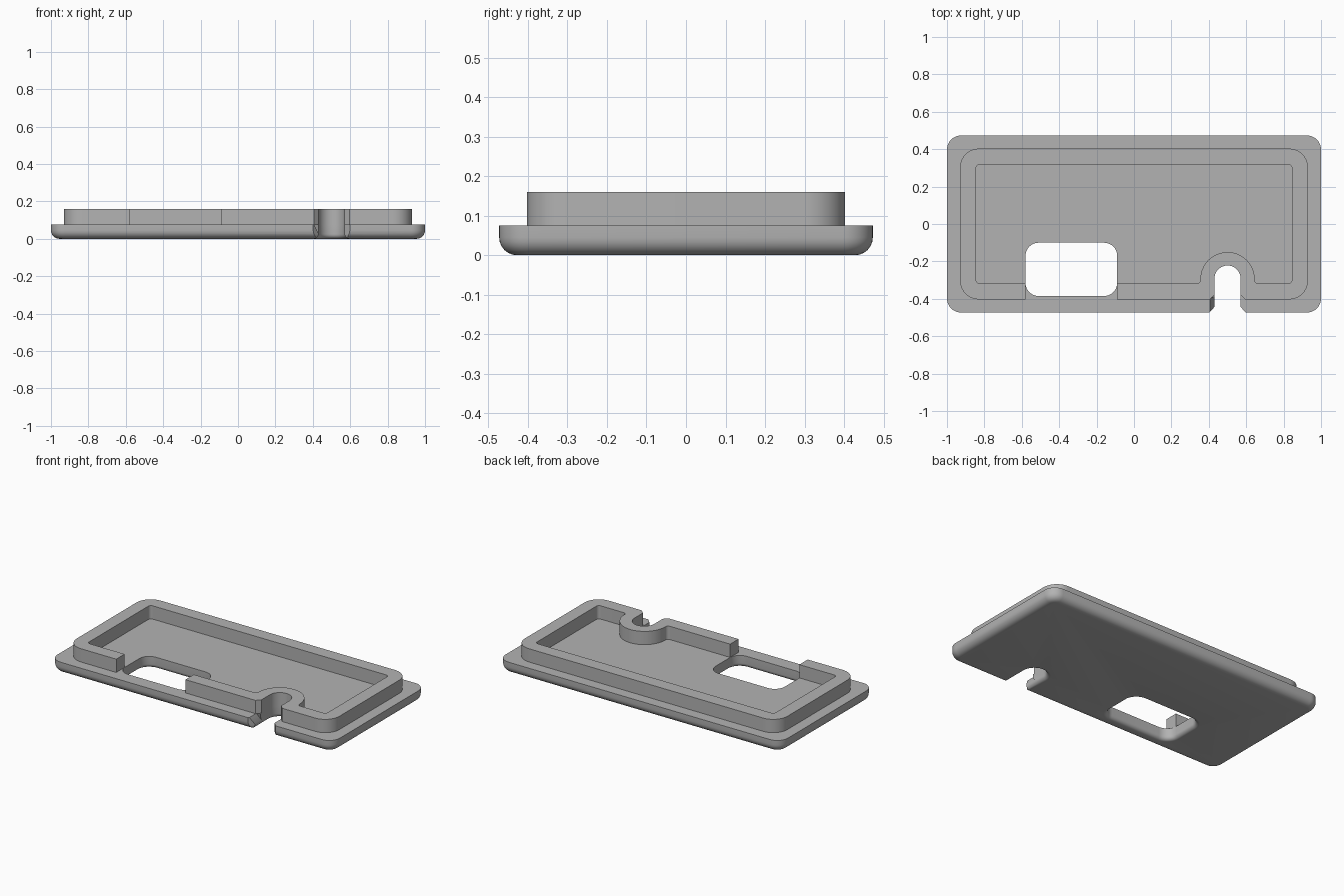
import bpy, bmesh
from math import sin, cos, pi
from mathutils import Vector

if "Cube" in bpy.data.objects:
    bpy.data.objects.remove(bpy.data.objects["Cube"])

grey = bpy.data.materials.new("plain grey")
grey.use_nodes = True
colour = (0.45, 0.45, 0.45, 1)
grey.diffuse_color = colour
grey.node_tree.nodes["Principled BSDF"].inputs["Base Color"].default_value = colour


def outline(corners, steps=10):
    """Closed 2D path; each corner is (x, y, rounding radius)."""
    pts = []
    n = len(corners)
    for i, (x, y, r) in enumerate(corners):
        p = Vector((x, y))
        if r == 0:
            pts.append(p)
            continue
        a = (Vector(corners[i - 1][:2]) - p).normalized()
        b = (Vector(corners[(i + 1) % n][:2]) - p).normalized()
        centre = p + (a + b) * r          # right-angled corners
        for k in range(steps + 1):
            t = k / steps * pi / 2
            q = centre - b * r * cos(t) - a * r * sin(t)
            if not pts or (q - pts[-1]).length > 1e-4:
                pts.append(q)
    return pts


def rect(x0, x1, y0, y1, r):
    return outline([(x0, y0, r), (x1, y0, r), (x1, y1, r), (x0, y1, r)])


def loft(name, sections):
    """Solid through a stack of (z, outline) sections."""
    bm = bmesh.new()
    rings = [[bm.verts.new((p[0], p[1], z)) for p in pts] for z, pts in sections]
    for low, high in zip(rings, rings[1:]):
        for i in range(len(low)):
            j = (i + 1) % len(low)
            bm.faces.new((low[i], low[j], high[j], high[i]))
    bm.faces.new(rings[0][::-1])
    bm.faces.new(rings[-1])
    bmesh.ops.recalc_face_normals(bm, faces=bm.faces)
    mesh = bpy.data.meshes.new(name)
    bm.to_mesh(mesh)
    bm.free()
    mesh.materials.append(grey)
    obj = bpy.data.objects.new(name, mesh)
    bpy.context.collection.objects.link(obj)
    return obj


def activate(obj):
    bpy.ops.object.select_all(action='DESELECT')
    obj.select_set(True)
    bpy.context.view_layer.objects.active = obj


def cut(obj, cutter):
    mod = obj.modifiers.new("cut", 'BOOLEAN')
    mod.operation, mod.solver, mod.object = 'DIFFERENCE', 'EXACT', cutter
    activate(obj)
    bpy.ops.object.modifier_apply(modifier=mod.name)
    bpy.data.objects.remove(cutter)


def fillet(radius, steps=6):
    """(height, sideways offset) pairs of a rounded bottom edge."""
    angles = [k / steps * pi / 2 for k in range(steps + 1)]
    return [(radius * (1 - cos(t)), radius * (1 - sin(t))) for t in angles]


PLATE_TOP, WALL_TOP = 0.075, 0.16
LEFT, RIGHT = -0.58, -0.09        # window sides, also the gap in the wall
S0, S1 = 0.43, 0.57               # cable slot sides

# Base plate with a rounded lower edge
plate = loft("base_plate",
             [(z, rect(-1 + d, 1 - d, -0.473 + d, 0.473 - d, 0.075 - d))
              for z, d in fillet(0.045)]
             + [(PLATE_TOP, rect(-1, 1, -0.473, 0.473, 0.075))])

# Window through the plate, flared underneath
flare = [(-0.05, 0.025)] + fillet(0.025) + [(0.2, 0)]
cut(plate, loft("window_cutter",
    [(z, rect(LEFT - d, RIGHT + d, -0.385 - d, -0.1 + d, 0.07 + d)) for z, d in flare]))


# Cable slot open to the front, with chamfered mouth
def slot(d):
    return outline([(S0 - d - 0.06, -0.506, 0), (S1 + d + 0.06, -0.506, 0),
                    (S1 + d, -0.444, 0), (S1 + d, -0.222 + d, 0.07 + d),
                    (S0 - d, -0.222 + d, 0.07 + d), (S0 - d, -0.444, 0)])


cut(plate, loft("slot_cutter", [(z, slot(d)) for z, d in flare]))

# Sloped facet beside the slot mouth
cut(plate, loft("facet_cutter", [
    (0.03, [(0.46, -0.375), (S0, -0.375), (S0, -0.445), (0.46, -0.445)]),
    (0.08, [(0.46, -0.375), (0.405, -0.4), (0.405, -0.47), (0.46, -0.445)])]))

# Raised wall: one strip running from the gap, round the slot and the rim, back to the gap
OX, OY, IX, IY = 0.93, 0.403, 0.845, 0.318
wall = loft("raised_wall", [(z, outline([
    (RIGHT, -OY, 0), (S0 - 0.025, -OY, 0), (S0, -0.378, 0),
    (S0, -0.222, 0.07), (S1, -0.222, 0.07),
    (S1, -0.378, 0), (S1 + 0.025, -OY, 0),
    (OX, -OY, 0.1), (OX, OY, 0.1), (-OX, OY, 0.1), (-OX, -OY, 0.1),
    (LEFT, -OY, 0), (LEFT, -IY, 0),
    (-IX, -IY, 0.02), (-IX, IY, 0.02), (IX, IY, 0.02), (IX, -IY, 0.02),
    (0.645, -IY, 0.02), (0.645, -0.15, 0.145),
    (0.355, -0.15, 0.145), (0.355, -IY, 0.02), (RIGHT, -IY, 0),
])) for z in (PLATE_TOP, WALL_TOP)])

for part in (plate, wall):
    activate(part)
    bpy.ops.object.shade_smooth_by_angle()
